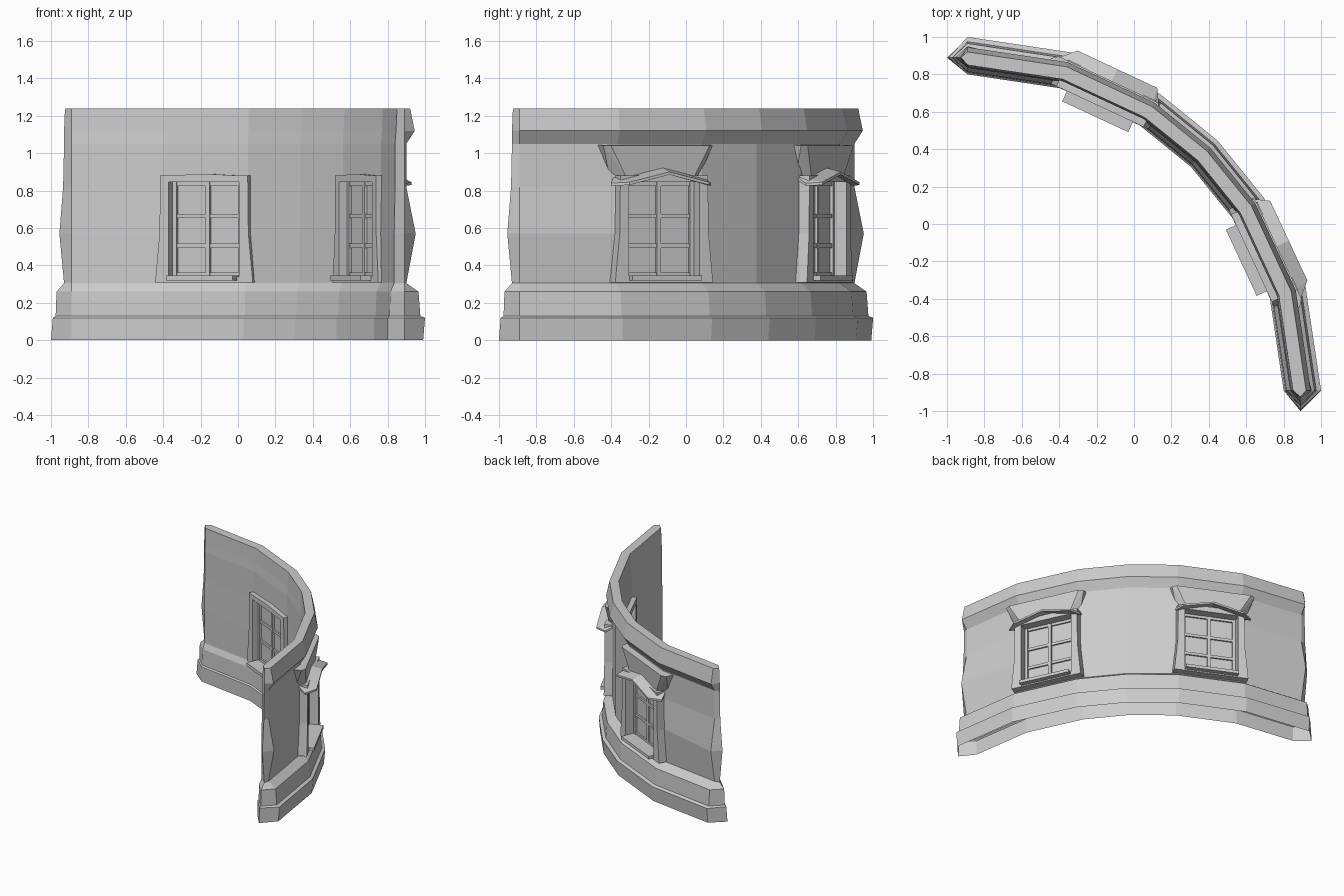
import bpy, bmesh
from math import sin, cos, radians
from mathutils import Vector

if "Cube" in bpy.data.objects:
    bpy.data.objects.remove(bpy.data.objects["Cube"])

C = -0.89                                    # arc centre (x and y)
ANGLES = [0, 17, 33, 45, 57, 73, 90]
# wall profile: z, outer radius, inner radius, end tip length (radii relative to centre)
PROFILE = [(0, .99, .80, .11), (.12, 1.0, .80, .10), (.13, .975, .81, .085),
           (.26, .965, .815, .08), (.305, .90, .835, .04), (.57, .90, .835, .065),
           (.82, .90, .84, .045), (1.05, .90, .84, .04), (1.12, .945, .845, .04),
           (1.24, .92, .85, .035)]


def make_object(name, bm):
    bmesh.ops.recalc_face_normals(bm, faces=bm.faces)
    me = bpy.data.meshes.new(name)
    bm.to_mesh(me)
    bm.free()
    ob = bpy.data.objects.new(name, me)
    bpy.context.collection.objects.link(ob)
    return ob


def place(ob, angle):
    """Window parts are modelled with x = outward, y = along the wall."""
    ob.location = (C, C, 0)
    ob.rotation_euler = (0, 0, radians(angle))
    return ob


def hull(bm, pts):
    vs = [bm.verts.new(p) for p in pts]
    res = bmesh.ops.convex_hull(bm, input=vs)
    bmesh.ops.delete(bm, geom=[v for v in res["geom_interior"] if isinstance(v, bmesh.types.BMVert)],
                     context='VERTS')


def prism(bm, outline, d0, d1):
    """Extrude a (y, z) outline from depth d0 to d1."""
    a = [bm.verts.new((d0, y, z)) for y, z in outline]
    b = [bm.verts.new((d1, y, z)) for y, z in outline]
    bm.faces.new(a)
    bm.faces.new(b[::-1])
    n = len(outline)
    for i in range(n):
        bm.faces.new((a[i], b[i], b[(i + 1) % n], a[(i + 1) % n]))


def box(bm, d0, d1, y0, y1, z0, z1):
    prism(bm, [(y0, z0), (y1, z0), (y1, z1), (y0, z1)], d0, d1)


def wall():
    """Sweep the profile along the arc; each end closes in a wedge."""
    bm = bmesh.new()

    def ring(angle, end=False, tip=0):
        a = radians(angle)
        out, tan = Vector((cos(a), sin(a), 0)), Vector((-sin(a), cos(a), 0))
        pts = []
        for side in (1, 2):
            rows = PROFILE if side == 1 else PROFILE[::-1]
            for row in rows:
                r = 1.78 if tip else row[side] - C
                if end and side == 1 and row[0] == .57:
                    r += .05                 # bulge at the wall ends
                pts.append(Vector((C, C, row[0])) + out * r + tan * tip * row[3])
        return [bm.verts.new(p) for p in pts]

    rings = [ring(0, tip=-1)]
    rings += [ring(a, end=a in (0, 90)) for a in ANGLES]
    rings.append(ring(90, tip=1))
    for p, q in zip(rings, rings[1:]):
        n = len(p)
        for i in range(n):
            j = (i + 1) % n
            bm.faces.new((p[i], q[i], q[j], p[j]))
    bmesh.ops.remove_doubles(bm, verts=bm.verts, dist=1e-4)
    return make_object("curved_wall", bm)


def cut_opening(target, angle):
    bm = bmesh.new()
    box(bm, 1.55, 2.0, -.22, .22, .335, .855)
    cutter = place(make_object("opening_cutter", bm), angle)
    cutter.hide_render = True
    mod = target.modifiers.new("opening", 'BOOLEAN')
    mod.operation, mod.solver, mod.object = 'DIFFERENCE', 'EXACT', cutter
    bpy.context.view_layer.objects.active = target
    bpy.ops.object.modifier_apply(modifier=mod.name)
    bpy.data.objects.remove(cutter)


def open_underside(ob):
    bm = bmesh.new()
    bm.from_mesh(ob.data)
    under = [f for f in bm.faces if all(v.co.z < .001 for v in f.verts)]
    bmesh.ops.delete(bm, geom=under, context='FACES')
    bm.to_mesh(ob.data)
    bm.free()


def window(angle, outer):
    """outer = sign of the side nearer to the wall's end."""
    # surround: tapered jambs, head and bottom rail
    bm = bmesh.new()
    for s in (-1, 1):
        prism(bm, [(s * .208, .31), (s * .288, .31), (s * .262, .57),
                   (s * .258, .88), (s * .208, .88)], 1.675, 1.83)
    prism(bm, [(-.208, .845), (.208, .845), (.208, .88), (0, .89), (-.208, .88)], 1.675, 1.83)
    box(bm, 1.675, 1.83, -.208, .208, .31, .34)
    place(make_object("window_surround", bm), angle)

    # sills on both sides
    bm = bmesh.new()
    box(bm, 1.615, 1.72, -.195, .195, .32, .345)
    box(bm, 1.75, 1.87, -.205, .205, .32, .345)
    place(make_object("window_sills", bm), angle)

    # glazing bars: two columns by three rows
    bm = bmesh.new()
    for y in (-.195, 0, .195):
        box(bm, 1.722, 1.762, y - .012, y + .012, .34, .845)
    for z in (.35, .505, .665, .835):
        box(bm, 1.725, 1.759, -.205, .205, z - .011, z + .011)
    place(make_object("glazing_bars", bm), angle)

    bm = bmesh.new()
    box(bm, 1.737, 1.747, -.205, .205, .335, .85)
    place(make_object("window_glass", bm), angle)

    # crown above the window, widening to the top and wider towards the wall's end
    bm = bmesh.new()
    hull(bm, [(d, s * y * (1.15 if s == outer else 1), z) for s in (-1, 1) for d, y, z in
              ((1.74, .305, 1.045), (1.80, .30, 1.04), (1.825, .27, 1.04),
               (1.74, .24, .86), (1.81, .19, .88))])
    place(make_object("window_crown", bm), angle)

    # peaked canopy
    bm = bmesh.new()
    for s in (-1, 1):
        tip = .31 if s == outer else .28
        hull(bm, [(d, s * y, z - t) for t in (0, .015) for d, y, z in
                  ((1.76, 0, .935), (1.76, .265, .872), (1.895, 0, .90), (1.895, .235, .845),
                   (1.82, tip, .84))])
    place(make_object("window_canopy", bm), angle)


body = wall()
for ang, side in ((25, -1), (65, 1)):
    cut_opening(body, ang)
    window(ang, side)
open_underside(body)
